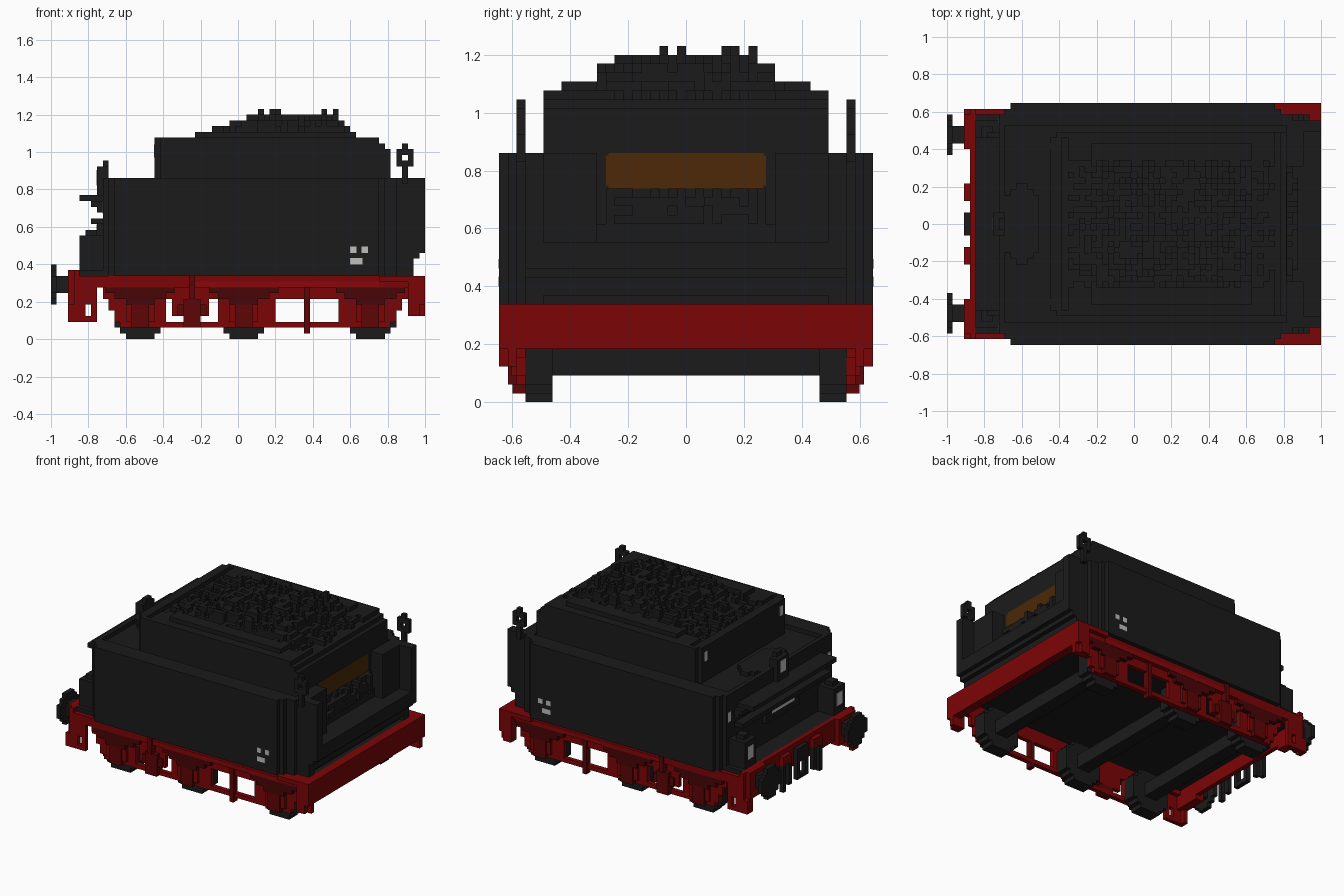
import bpy, bmesh, math, random

old = bpy.data.objects.get("Cube")
if old:
    bpy.data.objects.remove(old, do_unlink=True)
random.seed(4)
UNIT = 2 / 65          # one block; x runs 0 to 65, y from the centre, z from the ground
THIN = .06             # thickness of painted plates, in blocks


def material(name, rgb):
    m = bpy.data.materials.new(name)
    m.use_nodes = True
    color = (*rgb, 1)
    m.diffuse_color = color
    m.node_tree.nodes["Principled BSDF"].inputs["Base Color"].default_value = color
    return m


black = material("body black", (.0108, .0108, .0108))
red = material("frame red", (.2, .0015, .0018))
bright_red = material("sill bright red", (.25, .002, .0025))
mid_red = material("axle box red", (.11, .0015, .0018))
dark_red = material("spring dark red", (.065, .0015, .0018))
brown = material("plank brown", (.072, .022, .002))
grey = material("plate grey", (.52, .52, .5))


def part(name, mat, boxes, mirror=False):
    """One object made of boxes (x0, x1, y0, y1, z0, z1) in blocks."""
    bm = bmesh.new()
    sides = (1, -1) if mirror else (1,)
    for x0, x1, y0, y1, z0, z1 in boxes:
        for s in sides:
            ya, yb = sorted((s * y0, s * y1))
            cube = bmesh.ops.create_cube(bm, size=1)["verts"]
            for v in cube:
                v.co.x = ((x1 if v.co.x > 0 else x0) * UNIT) - 1
                v.co.y = (yb if v.co.y > 0 else ya) * UNIT
                v.co.z = (z1 if v.co.z > 0 else z0) * UNIT
    mesh = bpy.data.meshes.new(name)
    bm.to_mesh(mesh)
    bm.free()
    mesh.materials.append(mat)
    obj = bpy.data.objects.new(name, mesh)
    bpy.context.collection.objects.link(obj)
    return obj


def disc_rows(radius):
    """Stepped disc: (offset of row bottom, half width) for each row."""
    rows = int(2 * radius)
    for k in range(rows):
        d = k + .5 - radius
        yield k - radius, math.floor(math.sqrt(radius ** 2 - d * d)) + radius % 1


# Water tank body with stepped corners
part("tank_body", black, [
    (11, 57, -21, 21, 11, 27), (10, 58, -20, 20, 11, 27), (9, 59, -19, 19, 11, 27)])
part("tank_rim", black, [
    (11, 57, 18, 21, 27, 28), (10, 58, 18, 20, 27, 28), (9, 60, 17, 19, 27, 28),
    (9, 10, 0, 19, 27, 28)], mirror=True)
part("tank_deck_hatch", black, [
    (10, 16, -5, 5, 27, 28), (11, 15, -6, 6, 27, 28), (12, 14, -7, 7, 27, 28)])

# Coal end: side walls, shelf and chute frame
part("end_wall", black, [
    (59, 60, 16, 19, 11, 28), (59, 65, 16, 18, 15, 28),
    (59, 64, 16, 18, 14, 15), (59, 63, 16, 18, 11, 14)], mirror=True)
part("end_shelf", black, [
    (59, 62, -16, 16, 11, 12), (59, 63, -16, 16, 12, 14),
    (59, 64, -16, 16, 14, 15), (59, 65, -16, 16, 15, 18)])
part("chute_frame", black, [(59, 62, 10, 16, 18, 28)], mirror=True)
part("chute_plank", brown, [
    (59, 59 + THIN, -9, 9, 24.3, 27.7), (59, 59 + THIN, -8.7, 8.7, 24, 28)])
part("chute_floor", black, [(59, 60, -10, 10, 18, 20)])
part("chute_coal", black, [
    (59, random.choice((60, 60, 61)), y, y + 1, 20, random.choice((23, 24, 24)))
    for y in range(-9, 9)] + [
    (60, 61, y, y + 2, z, z + 1) for z in (20, 21, 22) for y in range(-8, 8, 2)
    if random.random() < .5])

# Coal bunker and its rim
part("bunker", black, [
    (18, 59, -15, 15, 27, 33), (19, 59, -16, 16, 27, 33),
    (18, 58, -15, 15, 33, 34), (19, 58, -16, 16, 33, 34)])
part("bunker_rim", black, [
    (19, 57, 15, 16, 34, 35), (18, 20, 0, 15, 34, 35), (56, 57, 10, 16, 34, 35)], mirror=True)

# Lumpy coal heap with flat shoulders
lumps = []
for x in range(20, 57):
    for y in range(-15, 15):
        off = abs(y + .5)
        across = 5 if off < 8 else 4 if off < 10 else 2 if off < 14 else 1
        slope = min(1 + (x - 21) / 3.2, max(1, (54 - x) * 1.2), across, 5)
        rough = random.choice((0, 0, 1, 1, 2)) if off < 11 else 0
        top = math.floor(slope) - rough
        if slope >= 5 and random.random() < .012:
            top = 6
        if top > 0:
            lumps.append((x, x + 1, y, y + 1, 34, 34 + top))
part("coal_heap", black, lumps)

# Ring posts at the coal end
part("ring_post", black, [
    (61, 62, 18, 19, 27, 30), (60, 63, 18, 19, 30, 31), (60, 61, 18, 19, 31, 32),
    (62, 63, 18, 19, 31, 32), (60, 63, 18, 19, 32, 33), (61, 62, 18, 19, 33, 34)],
    mirror=True)

# Rear end: ledges, number panel, lamps
part("rear_platform", black, [(5, 9, -19, 19, 11, 12)])
part("rear_ledges", black, [
    (7, 9, -16, 16, 23, 24), (5, 9, -15, 15, 24, 25), (8, 9, -16, 16, 22, 23),
    (7, 9, -16, 16, 20, 21)])
part("number_panel", black, [(8, 9, -6, 6, 17, 20)])
part("number_plate", grey, [(8 - THIN, 8, -4, 4, 18.6, 19.9)])
part("lower_lamp", black, [(5, 9, 14, 18, 12, 18), (6, 8, 15, 17, 18, 19)], mirror=True)
part("lower_lamp_glass", grey, [(5 - THIN, 5, 15, 17, 13.8, 16.7)], mirror=True)
part("upper_lamp", black, [(8, 10, -2, 2, 25, 30), (9, 10, -1, 1, 30, 31)])
part("upper_lamp_glass", grey, [(8 - THIN, 8, -1, 1, 26.7, 29.4)])
part("rear_marker", grey, [(9 - THIN, 9, 17.4, 18.5, 21.8, 24)], mirror=True)
part("bunker_marker", grey, [(18 - THIN, 18, 13, 14.1, 31.6, 33.8)], mirror=True)

# Small plates on the tank sides
part("side_plates", grey, [
    (52, 53.1, 21, 21 + THIN, 15, 16.1), (54, 55.1, 21, 21 + THIN, 15, 16.1),
    (52, 54.1, 21, 21 + THIN, 13, 14.1)], mirror=True)

# Chassis floor, sills and end beams
part("chassis_floor", black, [(5, 63, -18, 18, 10, 11)])
part("side_sill", red, [(5, 63, 18, 20, 9, 11), (57, 65, 18, 21, 10, 11)], mirror=True)
part("sill_strip", bright_red, [(25, 57, 20, 20 + THIN, 9, 10)], mirror=True)
part("front_beam", red, [(63, 65, -21, 21, 6, 11)])
part("rear_beam", red, [(4, 5, -20, 20, 7, 12)])
part("buffer_mount", red, [(3, 5, 13, 19, 6, 12), (3, 4, 18, 20, 3, 6)], mirror=True)

# Open step frames at both ends
for name, x0, x1, low, wide in (("front_step", 62, 65, 4, 21), ("rear_step", 4, 8, 3, 20)):
    part(name, red, [
        (x0, x0 + 2, 19, wide, 4, 11), (x1 - 1, x1, 19, 20, 4, 11),
        (x0, x1, 19, 20, low, low + 1), (x0, x1, 19, 20, 6, 9)], mirror=True)

# Side frames with open windows
part("side_frame", red, [
    (12, 59, 18, 19, 2, 3), (9, 62, 18, 19, 7, 11), (11, 20, 18, 19, 3, 5),
    (10, 20, 18, 19, 5, 7), (21, 27.5, 18, 19, 4, 7), (29, 39, 18, 19, 3, 7),
    (50, 60, 18, 19, 3, 5), (50, 61, 18, 19, 5, 7)], mirror=True)
part("frame_post", mid_red, [(44, 45, 18, 19.5, 1, 11), (24, 25, 19, 20.4, 7, 11)], mirror=True)
part("brake_box", mid_red, [(22, 27, 19, 19.5, 4, 6), (23, 26, 18, 20, 2, 7)], mirror=True)

# Wheels, axles, leaf springs and axle boxes
for n, cx in enumerate((15.5, 33.5, 55.5), 1):
    part(f"wheels_{n}", black, [
        (cx - w, cx + w, 15, 18, 4.5 + k, 5.5 + k) for k, w in disc_rows(4.5)], mirror=True)
    part(f"axle_{n}", black, [(cx - 1.5, cx + 1.5, -15, 15, 3, 6)])
    part(f"leaf_spring_{n}", dark_red, [
        (cx - w, cx + w, 19, 20, 8 - k, 9 - k) for k, w in enumerate((6, 4.5, 2.5))], mirror=True)
    part(f"axle_box_{n}", mid_red, [(cx - 1.5, cx + 1.5, 19, 20, 2, 6)], mirror=True)
    part(f"axle_guard_{n}", red, [(cx - 2.5, cx + 2.5, 19, 19.6, 3, 6)], mirror=True)

# Buffers, hook and hoses
part("buffer_head", black, [
    (0, 1, 15.5 - w, 15.5 + w, 9.5 + k, 10.5 + k) for k, w in disc_rows(3.5)], mirror=True)
part("buffer_stem", black, [(1, 3, 14, 17, 8, 11)], mirror=True)
part("coupling_hook", black, [
    (3, 4, -2, 2, 8, 11), (3, 4, -2, -1, 4, 8), (3, 4, 1, 2, 4, 8), (3, 4, -2, 2, 4, 5)])
part("hose_bracket", red, [(3, 4, 4, 7, 9, 11)], mirror=True)
part("brake_hose", black, [(3, 4, 4, 5, 4, 9), (3, 4, 6, 7, 3, 9)], mirror=True)
